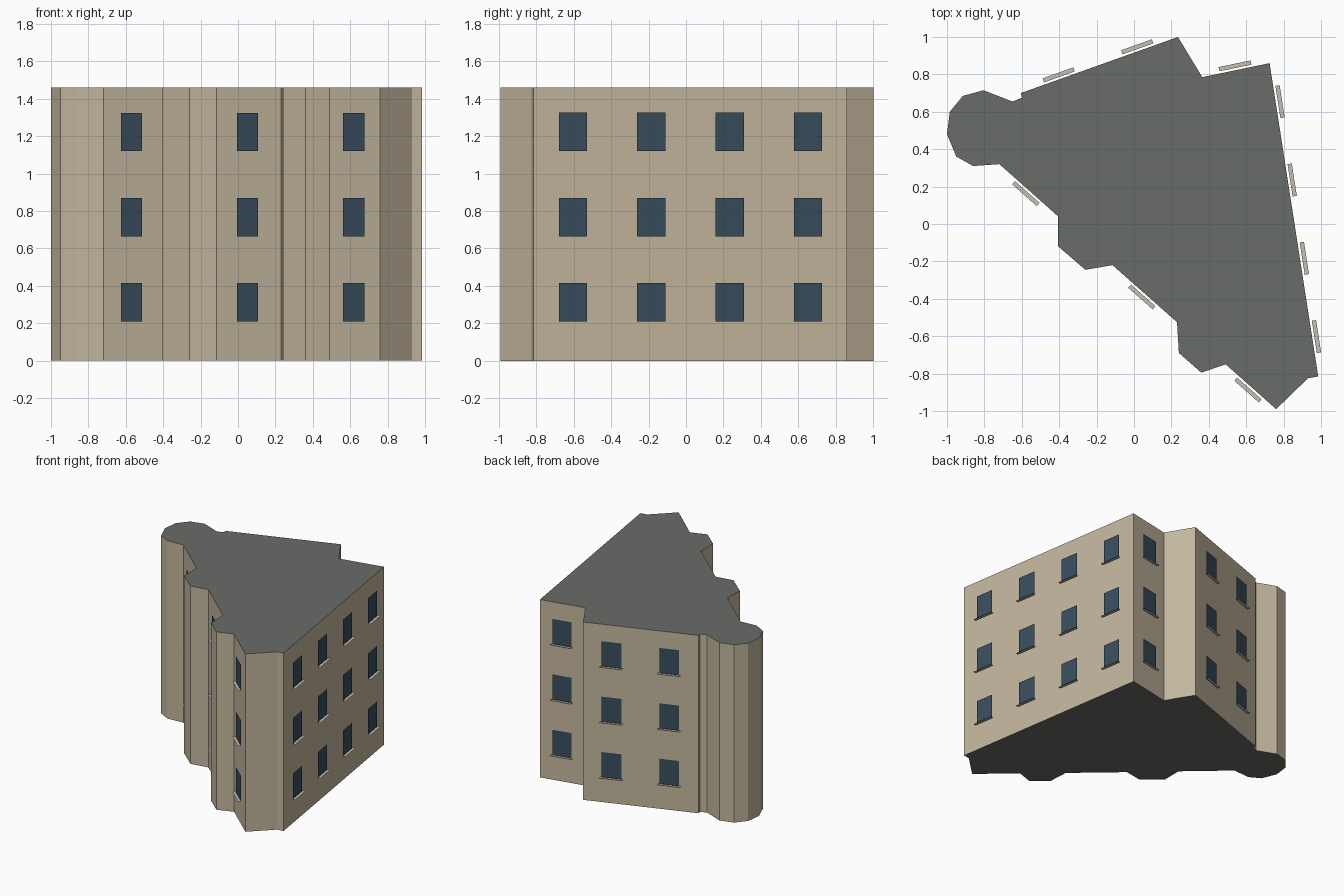
import bpy
from mathutils import Vector

if "Cube" in bpy.data.objects:
    bpy.data.objects.remove(bpy.data.objects["Cube"])

HEIGHT = 1.46
FLOORS = [0.21, 0.665, 1.12]      # window bottom heights
WIN_W, WIN_H = 0.152, 0.205
SILL_W = 0.175

# Footprint, counter-clockwise from the left tip of the round corner tower
PLAN = [(-1, .48), (-.95, .36), (-.86, .31), (-.72, .32),
        (-.405, .04), (-.405, -.12), (-.26, -.245), (-.115, -.22),
        (.23, -.525), (.24, -.69), (.36, -.795), (.49, -.75),
        (.76, -.99), (.93, -.825), (.985, -.815), (.725, .86),
        (.365, .785), (.235, 1), (-.605, .7), (-.6, .675),
        (-.65, .655), (-.805, .715), (-.915, .685), (-.985, .6)]


def material(name, rgb):
    mat = bpy.data.materials.new(name)
    mat.diffuse_color = (*rgb, 1)
    mat.use_nodes = True
    mat.node_tree.nodes["Principled BSDF"].inputs["Base Color"].default_value = mat.diffuse_color
    return mat


def add_mesh(name, verts, faces, mat):
    mesh = bpy.data.meshes.new(name)
    mesh.from_pydata(verts, [], faces)
    mesh.materials.append(mat)
    obj = bpy.data.objects.new(name, mesh)
    bpy.context.collection.objects.link(obj)
    return obj


stone = material("stone", (0.55, 0.47, 0.34))
slate = material("slate", (0.14, 0.15, 0.135))
glass = material("glass", (0.04, 0.075, 0.11))
sill_stone = material("sill_stone", (0.55, 0.52, 0.45))

# Walls, roof and underside
n = len(PLAN)
low = [(x, y, 0) for x, y in PLAN]
high = [(x, y, HEIGHT) for x, y in PLAN]
sides = [(i, (i + 1) % n, n + (i + 1) % n, n + i) for i in range(n)]
add_mesh("walls", low + high, sides, stone)
add_mesh("roof", high, [tuple(range(n))], slate)
add_mesh("underside", low, [tuple(reversed(range(n)))], slate)

# Windows and sills, evenly spaced on every wall long enough to hold them
win_verts, sill_verts = [], []
up = Vector((0, 0, 1))
for i in range(n):
    a, b = Vector((*PLAN[i], 0)), Vector((*PLAN[(i + 1) % n], 0))
    length = (b - a).length
    along = (b - a).normalized()
    out = along.cross(up)
    count = int(length / 0.35)
    for k in range(count):
        mid = a + (b - a) * (k + 0.5) / count
        for z in FLOORS:
            base = mid + up * z
            for s, h in ((-1, 0), (1, 0), (1, WIN_H), (-1, WIN_H)):
                win_verts.append(base + along * s * WIN_W / 2 + up * h + out * 0.01)
            for s, d in ((-1, 0.035), (1, 0.035), (1, 0.012), (-1, 0.012)):
                sill_verts.append(base + along * s * SILL_W / 2 + out * d)


def quads(verts):
    return [(j, j + 1, j + 2, j + 3) for j in range(0, len(verts), 4)]


add_mesh("windows", win_verts, quads(win_verts), glass)
add_mesh("window_sills", sill_verts, quads(sill_verts), sill_stone)
